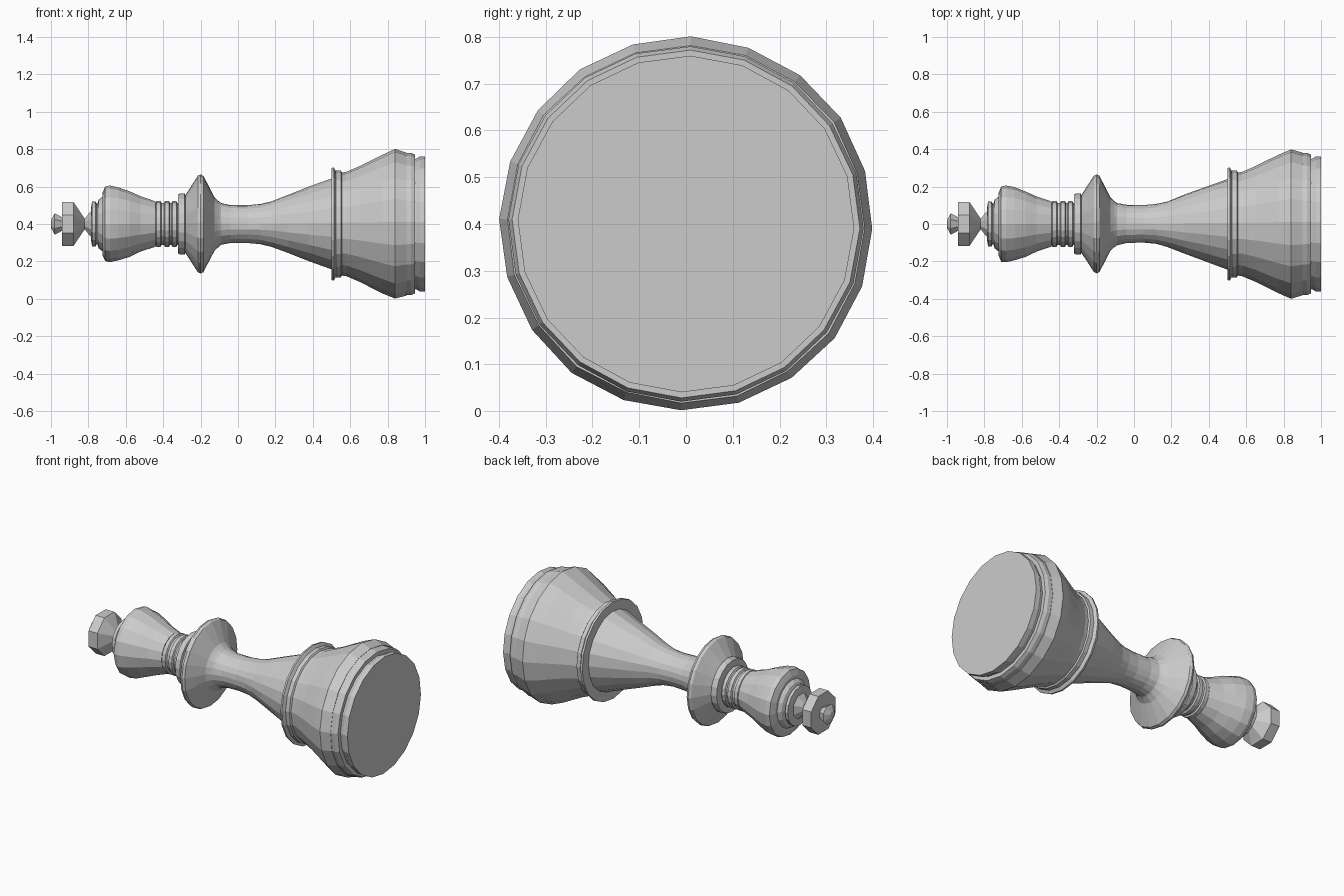
import bpy
import bmesh
import random
from math import cos, sin, pi, radians
from mathutils import Matrix

cube = bpy.data.objects.get("Cube")
if cube:
    bpy.data.objects.remove(cube, do_unlink=True)

random.seed(4)
AXIS_Z = 0.4

grey = bpy.data.materials.new("plain_grey")
grey.use_nodes = True
colour = (0.6, 0.6, 0.6, 1)
grey.diffuse_color = colour
grey.node_tree.nodes["Principled BSDF"].inputs["Base Color"].default_value = colour


def turned(name, profile, sides=20, phase=0.0, twist=0.0, wobble=0.0):
    """Closed lathe along x from (position, radius) pairs, flat faceted."""
    bm = bmesh.new()
    rings = []
    for i, (x, r) in enumerate(profile):
        ring = []
        for k in range(sides):
            a = 2 * pi * k / sides + phase + twist * i
            rr = r * (1 + random.uniform(-wobble, wobble))
            ring.append(bm.verts.new((x, rr * cos(a), rr * sin(a))))
        rings.append(ring)
    for a, b in zip(rings, rings[1:]):
        for k in range(sides):
            n = (k + 1) % sides
            bm.faces.new((a[k], a[n], b[n], b[k]))
    bm.faces.new(rings[0])
    bm.faces.new(rings[-1])
    bmesh.ops.recalc_face_normals(bm, faces=bm.faces)
    bm.transform(Matrix.Translation((0, 0, AXIS_Z)))
    mesh = bpy.data.meshes.new(name)
    bm.to_mesh(mesh)
    bm.free()
    mesh.materials.append(grey)
    ob = bpy.data.objects.new(name, mesh)
    bpy.context.collection.objects.link(ob)
    return ob


TILT = radians(-1.5)

# Base: bulging foot with a stepped rim
turned("foot", [(0.52, 0.27), (0.58, 0.28), (0.65, 0.31), (0.77, 0.37),
                (0.84, 0.4), (0.9, 0.383)], phase=TILT, wobble=0.004)
turned("foot_band", [(0.89, 0.38), (0.925, 0.38), (0.945, 0.372), (0.945, 0.34)],
       phase=TILT)
turned("foot_rim", [(0.93, 0.345), (0.955, 0.35), (0.97, 0.36), (1.0, 0.36)],
       phase=TILT)

# Thin flange and ring above the foot
turned("flange", [(0.5, 0.3), (0.512, 0.302), (0.525, 0.28)], phase=TILT)
turned("flange_ring", [(0.515, 0.27), (0.525, 0.285), (0.55, 0.285), (0.56, 0.27)],
       phase=TILT)

# Slender flared shaft
turned("shaft", [(-0.13, 0.14), (-0.09, 0.113), (-0.04, 0.102), (0.05, 0.1),
                 (0.12, 0.107), (0.18, 0.122), (0.27, 0.157), (0.38, 0.198),
                 (0.51, 0.245)], phase=TILT, wobble=0.015)

# Wide collar and the disc above it
turned("collar", [(-0.285, 0.15), (-0.255, 0.195), (-0.215, 0.258), (-0.2, 0.264),
                  (-0.185, 0.258), (-0.155, 0.2), (-0.125, 0.142), (-0.09, 0.11)],
       phase=TILT, wobble=0.006)
turned("collar_disc", [(-0.32, 0.158), (-0.312, 0.163), (-0.285, 0.163),
                       (-0.28, 0.15)], phase=TILT)

# Neck with three thin rings
turned("neck", [(-0.46, 0.112), (-0.31, 0.112)], phase=TILT)
for i, x in enumerate((-0.425, -0.38, -0.34)):
    turned(f"neck_ring_{i + 1}", [(x - 0.017, 0.11), (x - 0.011, 0.122),
                                  (x + 0.011, 0.122), (x + 0.017, 0.11)], phase=TILT)

# Flared head with stepped top
turned("head", [(-0.725, 0.165), (-0.71, 0.2), (-0.685, 0.205), (-0.64, 0.196),
                (-0.58, 0.175), (-0.52, 0.147), (-0.44, 0.12)],
       sides=16, phase=pi / 2, wobble=0.012)
turned("head_step", [(-0.755, 0.1), (-0.745, 0.13), (-0.72, 0.15)],
       sides=16, phase=pi / 2)
turned("head_cap", [(-0.785, 0.09), (-0.78, 0.12), (-0.762, 0.12), (-0.75, 0.1)],
       sides=16, phase=pi / 2)

# Eight-sided finial with a small faceted tip
turned("finial", [(-0.94, 0.128), (-0.88, 0.128), (-0.82, 0.03), (-0.775, 0.09)],
       sides=8, phase=pi / 8)
turned("finial_tip", [(-1.0, 0.022), (-0.98, 0.062), (-0.935, 0.036)],
       sides=8, phase=pi / 8)
